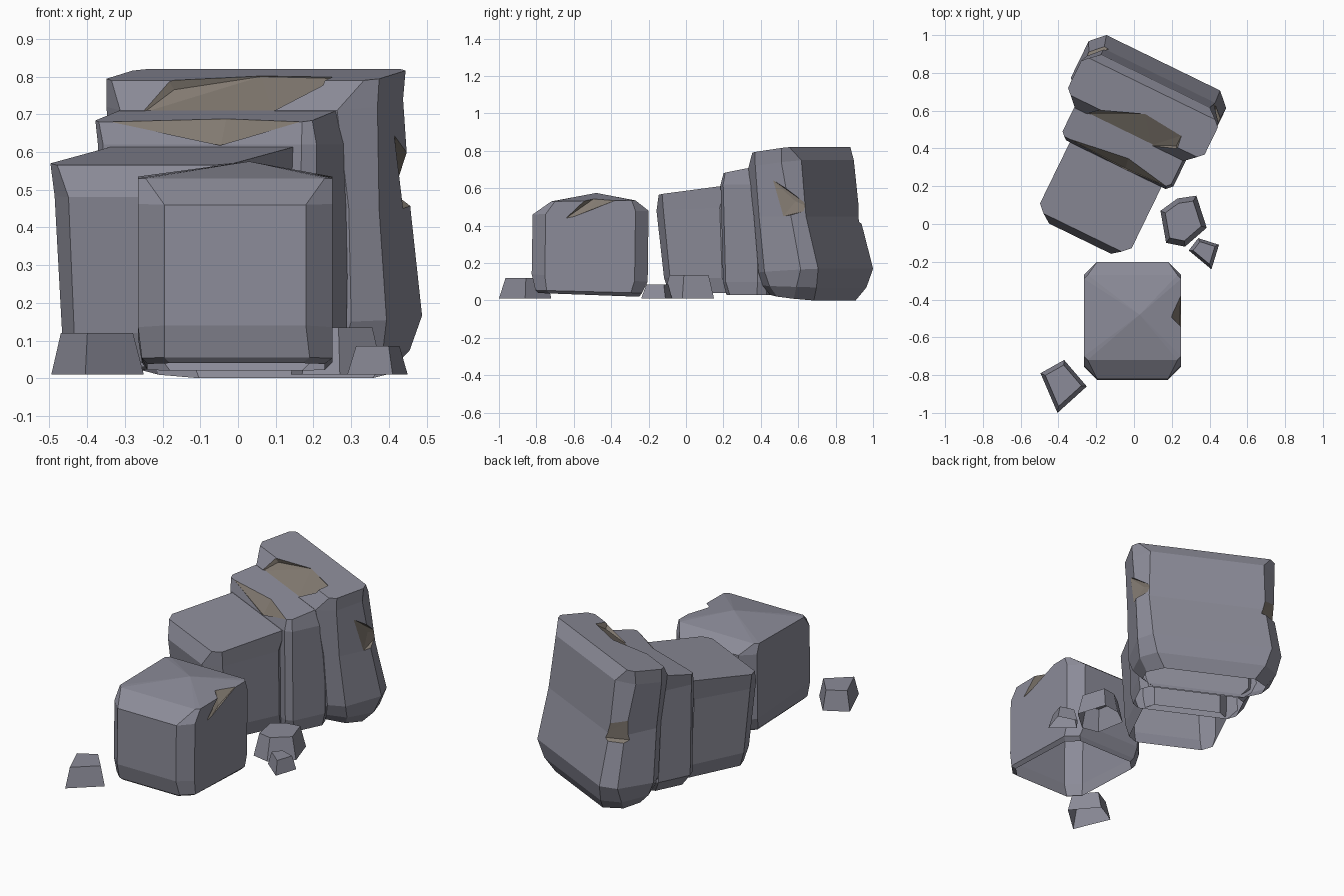
import bpy, bmesh, math
from mathutils import Vector, Matrix

if "Cube" in bpy.data.objects:
    bpy.data.objects.remove(bpy.data.objects["Cube"])


def material(name, color):
    m = bpy.data.materials.new(name)
    m.diffuse_color = (*color, 1)
    m.use_nodes = True
    m.node_tree.nodes["Principled BSDF"].inputs["Base Color"].default_value = m.diffuse_color
    return m


MATS = [material("grey stone", (0.26, 0.26, 0.315)),
        material("brown chipped stone", (0.225, 0.195, 0.165))]


def finish(bm, name, turn=0):
    bmesh.ops.recalc_face_normals(bm, faces=bm.faces)
    bm.transform(Matrix.Rotation(turn, 4, 'Z'))
    me = bpy.data.meshes.new(name)
    bm.to_mesh(me)
    bm.free()
    for m in MATS:
        me.materials.append(m)
    ob = bpy.data.objects.new(name, me)
    bpy.context.collection.objects.link(ob)
    return ob


def loft(bm, rings):
    loops = [[bm.verts.new(p) for p in ring] for ring in rings]
    for a, b in zip(loops, loops[1:]):
        for i in range(len(a)):
            j = (i + 1) % len(a)
            bm.faces.new((a[i], a[j], b[j], b[i]))
    bm.faces.new(loops[0][::-1])
    return bm.faces.new(loops[-1])


def ring(zf, zb, u0, u1, v0, v1, c):
    """Rectangle with cut corners, tilted from height zf (front) to zb (back)."""
    plan = [(u0 + c, v0), (u1 - c, v0), (u1, v0 + c), (u1, v1 - c),
            (u1 - c, v1), (u0 + c, v1), (u0, v1 - c), (u0, v0 + c)]
    return [(u, v, zf + (zb - zf) * (v - v0) / (v1 - v0)) for u, v in plan]


def boulder(name, sections, turn=0, peak=None):
    bm = bmesh.new()
    top = loft(bm, [ring(*s) for s in sections])
    if peak:
        bmesh.ops.poke(bm, faces=[top])["verts"][0].co = peak
    return finish(bm, name, turn)


def chip(ob, pts, direction, turn=0):
    """Break a brown chip off a boulder; pts is the scar, direction points outward."""
    pts = [Vector(p) for p in pts]
    mid = sum(pts, Vector()) / len(pts)
    d = Vector(direction).normalized() * 0.2
    bm = bmesh.new()
    for p in pts + [mid + (p - mid) * 1.3 + d for p in pts]:
        bm.verts.new(p)
    bmesh.ops.convex_hull(bm, input=bm.verts)
    loose = [v for v in bm.verts if not v.link_faces]
    bmesh.ops.delete(bm, geom=loose, context='VERTS')
    for f in bm.faces:
        f.material_index = 1
    cutter = finish(bm, "chip_cutter", turn)
    cutter.hide_render = True
    mod = ob.modifiers.new("chip", 'BOOLEAN')
    mod.operation, mod.solver, mod.object = 'DIFFERENCE', 'EXACT', cutter
    bpy.context.view_layer.update()
    new = bpy.data.meshes.new_from_object(
        ob.evaluated_get(bpy.context.evaluated_depsgraph_get()))
    ob.modifiers.clear()
    ob.data = new
    bpy.data.objects.remove(cutter)


def pebble(name, base, height, taper):
    cx = sum(p[0] for p in base) / len(base)
    cy = sum(p[1] for p in base) / len(base)
    bm = bmesh.new()
    loft(bm, [[(cx + (x - cx) * k, cy + (y - cy) * k, z) for x, y in base]
              for z, k in ((0.01, 1), (height, taper))])
    finish(bm, name)


TURN = math.radians(-26)

# Front boulder with a low peak and a chipped right edge
front = boulder("front_boulder", [
    (.04, .02, -.24, .23, -.79, -.25, .06),
    (.055, .04, -.255, .25, -.805, -.235, .06),
    (.14, .10, -.265, .25, -.825, -.205, .07),
    (.46, .48, -.265, .25, -.82, -.20, .07),
    (.53, .535, -.265, .25, -.72, -.27, .02)], peak=(.03, -.48, .575))
chip(front, [(.26, -.67, .42), (.19, -.47, .56), (.25, -.34, .55),
             (.24, -.52, .48)], (1, 0, .6))

# Stepped outcrop: three turned slabs, each taller than the last
boulder("low_slab", [
    (.04, .04, -.46, .01, -.12, .30, .05),
    (.12, .12, -.48, .03, -.15, .30, .07),
    (.48, .50, -.485, .04, -.195, .30, .08),
    (.565, .62, -.495, .045, -.16, .30, .04)], TURN)

middle = boulder("middle_slab", [
    (.03, .03, -.50, .08, .26, .50, .04),
    (.10, .10, -.55, .09, .25, .50, .03),
    (.62, .62, -.545, .10, .24, .50, .03),
    (.68, .715, -.555, .085, .255, .45, .02)], TURN)
chip(middle, [(-.50, .255, .68), (-.18, .30, .69), (.06, .255, .68),
              (-.17, .245, .615)], (0, -1, .6), TURN)

tall = boulder("tall_slab", [
    (.03, .0, -.57, .10, .51, .77, .08),
    (.08, .07, -.62, .15, .49, .81, .08),
    (.15, .17, -.64, .17, .48, .835, .07),
    (.45, .45, -.61, .165, .455, .765, .06),
    (.71, .75, -.63, .17, .415, .73, .08),
    (.79, .82, -.63, .175, .465, .685, .03)], TURN)
chip(tall, [(-.48, .415, .705), (-.42, .475, .765), (-.20, .55, .80),
            (.02, .53, .795), (.02, .47, .755), (-.10, .415, .705)],
     (0, -.6, 1), TURN)
chip(tall, [(.178, .58, .66), (.12, .71, .53), (.085, .80, .49),
            (.165, .66, .45)], (1, .6, 0), TURN)
chip(tall, [(-.53, .785, .54), (-.50, .80, .42), (-.62, .67, .42),
            (-.625, .68, .54)], (-1, 1, -.5), TURN)

# Loose pebbles
pebble("large_pebble", [(.14, .07), (.23, .135), (.33, .15), (.385, -.02),
                        (.27, -.12), (.17, -.10)], .135, .78)
pebble("small_pebble", [(.29, -.14), (.34, -.075), (.45, -.11), (.41, -.24)],
       .085, .72)
pebble("front_pebble", [(-.495, -.79), (-.37, -.72), (-.25, -.86), (-.405, -1.0)],
       .12, .78)

# The rocks are hollow shells, open where they meet the ground
for ob in bpy.context.collection.objects:
    bm = bmesh.new()
    bm.from_mesh(ob.data)
    under = [f for f in bm.faces
             if f.normal.z < -.95 and f.calc_center_median().z < .045]
    bmesh.ops.delete(bm, geom=under, context='FACES')
    bm.to_mesh(ob.data)
    bm.free()
